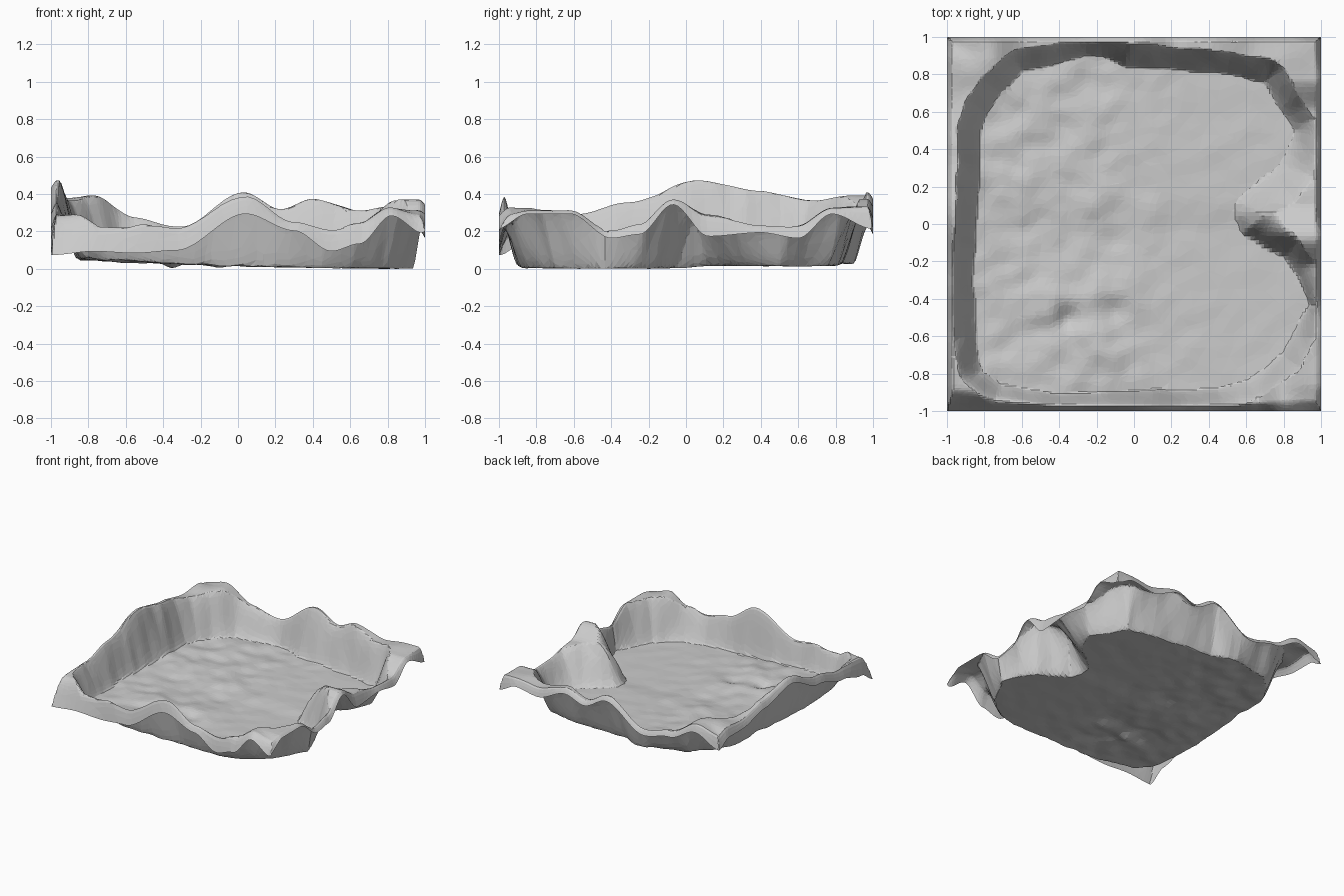
import bpy, bmesh, math
from mathutils import Vector, noise

if "Cube" in bpy.data.objects:
    bpy.data.objects.remove(bpy.data.objects["Cube"])

N = 130  # grid divisions per side

# Outline of the basin floor, seen from above
FLOOR = [Vector(p) for p in [
    (-.82, .5), (-.79, .6), (-.72, .7), (-.6, .82), (-.4, .85), (-.25, .905), (-.18, .9), (-.05, .845),
    (.2, .83), (.5, .80), (.7, .76), (.78, .62), (.86, .5), (.82, .38), (.74, .28), (.62, .2),
    (.55, .12), (.54, .05), (.58, -.05), (.7, -.12), (.8, -.18), (.88, -.28), (.94, -.43),
    (.85, -.58), (.79, -.7), (.6, -.83), (.45, -.88), (0, -.89), (-.4, -.91), (-.7, -.86),
    (-.81, -.78), (-.85, -.6), (-.86, -.3), (-.84, 0), (-.82, .3)]]

# Rim profiles per side: (position, crest height, outer edge height)
FRONT = [(-1, .26, .08), (-.77, .325, .10), (-.55, .27, .09), (-.33, .23, .105), (.04, .40, .30),
         (.3, .26, .21), (.5, .22, .10), (.65, .25, .14), (.82, .34, .29), (1, .30, .19)]
BACK = [(-1, .36, .25), (-.78, .40, .34), (-.55, .28, .24), (-.31, .23, .19), (.03, .415, .38),
        (.23, .325, .29), (.4, .38, .34), (.65, .32, .25), (.85, .34, .28), (1, .34, .22)]
LEFT = [(-1, .26, .08), (-.85, .30, .16), (-.6, .30, .22), (-.3, .37, .30), (.07, .48, .44),
        (.4, .42, .37), (.7, .37, .31), (.87, .39, .31), (1, .34, .25)]
RIGHT = [(-1, .28, .23), (-.85, .32, .30), (-.62, .32, .30), (-.4, .21, .17), (-.25, .25, .19),
         (-.07, .38, .35), (.12, .29, .18), (.4, .24, .20), (.6, .23, .17), (.78, .33, .30), (1, .34, .22)]


def smooth(t):
    t = max(0.0, min(1.0, t))
    return t * t * (3 - 2 * t)


def sample(profile, s):
    for (a, c0, e0), (b, c1, e1) in zip(profile, profile[1:]):
        if s <= b:
            t = smooth((s - a) / (b - a))
            return c0 + (c1 - c0) * t, e0 + (e1 - e0) * t
    return profile[-1][1:]


def outside_distance(p):
    """Distance beyond the floor outline, negative inside."""
    inside, best = False, 9.0
    for a, b in zip(FLOOR, FLOOR[1:] + FLOOR[:1]):
        ab = b - a
        t = max(0.0, min(1.0, (p - a).dot(ab) / ab.length_squared))
        best = min(best, (p - a - ab * t).length)
        if (a.y > p.y) != (b.y > p.y) and p.x < a.x + ab.x * (p.y - a.y) / ab.y:
            inside = not inside
    return -best if inside else best


def floor_height(x, y):
    z = .008 + .055 * max(0, (.95 - x) / 1.85) ** 2 + .012 * smooth((y + .05) / .2)
    rough = .25 + .75 * smooth((.5 - x) / .8)
    z += .014 * rough * noise.noise(Vector((x * 5 - y * 3, y * 6, 3.1)))
    z += .008 * rough * noise.noise(Vector((x * 10, y * 10, 1.7)))
    # rubble mound and its dips
    for cx, cy, r, h in [(-.45, -.40, .11, .03), (-.2, -.36, .09, .025), (-.23, -.62, .11, .03),
                         (-.36, -.5, .06, -.03), (-.02, -.38, .08, .02), (-.1, -.48, .06, -.015),
                         (-.24, .08, .1, .015), (-.1, -.7, .07, .015)]:
        z += h * math.exp(-((x - cx) ** 2 + (y - cy) ** 2) / r ** 2)
    return max(0.0, z)


def rim(x, y):
    """Blend the four side profiles, nearest side dominating."""
    total = crest = edge = 0
    for prof, s, d in [(FRONT, x, y + 1), (BACK, x, 1 - y), (LEFT, y, x + 1), (RIGHT, y, 1 - x)]:
        w = 1 / (d + .015) ** 2
        c, e = sample(prof, s)
        total, crest, edge = total + w, crest + w * c, edge + w * e
    return crest / total, edge / total


def height(x, y):
    base = floor_height(x, y)
    d = outside_distance(Vector((x, y)))
    d += .012 * noise.noise(Vector((x * 9, y * 9, .5)))
    if d <= 0:
        return base
    crest, edge = rim(x, y)
    crest += .006 * noise.noise(Vector((x * 8, y * 8, 7.7)))
    # steep wall up to the crest, gentler on the back slope of the right spur
    width = .12
    if x > 0:
        width += .08 * smooth((y + .08) / .2) * smooth((.6 - y) / .3)
    db = min(1 - abs(x), 1 - abs(y))
    t = min(1.0, d / max(.04, min(width, d + db - .03)))
    z = base + (crest - base) * (t * .6 + .4 * smooth(t))
    # outer lip bending down to the edge, widest at the front left corner
    front_lip = .035 + .09 * smooth((-x - .4) / .5) + .035 * smooth((x - .5) / .4)
    q = min((1 + y) / front_lip, (1 - abs(x)) / .035, (1 - y) / .03)
    if q < 1:
        z = edge + (z - edge) * math.sin(q * math.pi / 2)
    return z


# Terrain sheet, with rows packed closer together towards the walls
bm = bmesh.new()
coords = []
for i in range(N + 1):
    u = 2 * i / N - 1
    coords.append(u + .13 * math.sin(math.pi * u))
grid = [[bm.verts.new((x, y, height(x, y))) for x in coords] for y in coords]
for j in range(N):
    for i in range(N):
        bm.faces.new((grid[j][i], grid[j][i + 1], grid[j + 1][i + 1], grid[j + 1][i]))
low = min(v.co.z for v in bm.verts)
for v in bm.verts:
    v.co.z -= low
mesh = bpy.data.meshes.new("terrain_basin")
bm.to_mesh(mesh)
bm.free()
terrain = bpy.data.objects.new("terrain_basin", mesh)
bpy.context.collection.objects.link(terrain)

# Irregular faceting
dec = terrain.modifiers.new("facets", 'DECIMATE')
dec.ratio = .25
